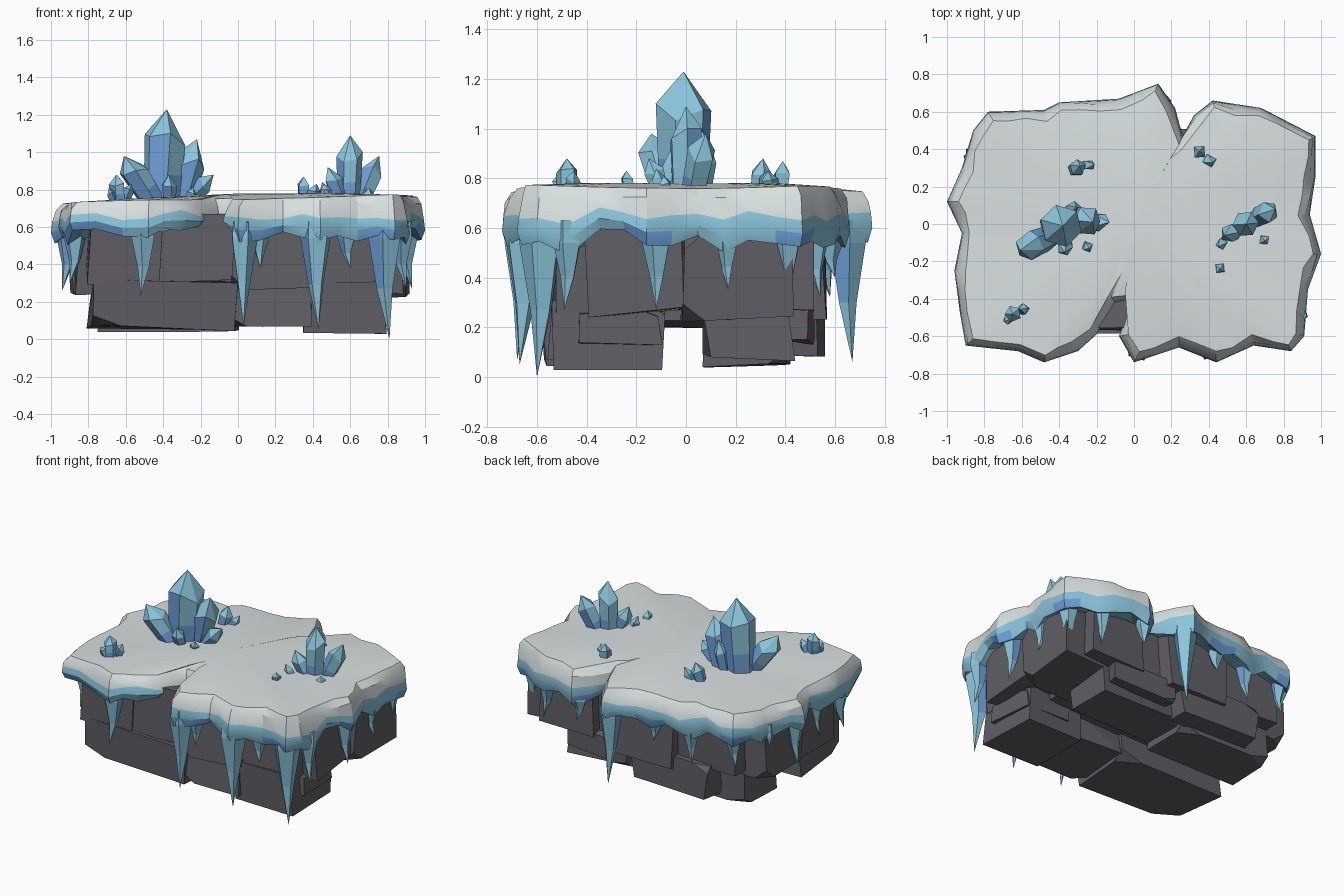
import bpy, bmesh, math, random
from mathutils import Vector

if "Cube" in bpy.data.objects:
    bpy.data.objects.remove(bpy.data.objects["Cube"])
random.seed(7)

def mat(name, c):
    m = bpy.data.materials.new(name)
    m.diffuse_color = (*c, 1)
    m.use_nodes = True
    m.node_tree.nodes["Principled BSDF"].inputs["Base Color"].default_value = m.diffuse_color
    return m

SNOW = mat("snow white", (0.69, 0.745, 0.745))
ICE = mat("pale ice blue", (0.26, 0.56, 0.71))
DEEP = mat("deep ice blue", (0.16, 0.36, 0.70))
ROCK = mat("dark grey rock", (0.118, 0.114, 0.132))

def finish(bm, name, mats, smooth=None):
    bmesh.ops.recalc_face_normals(bm, faces=bm.faces)
    me = bpy.data.meshes.new(name)
    bm.to_mesh(me)
    bm.free()
    ob = bpy.data.objects.new(name, me)
    bpy.context.collection.objects.link(ob)
    for m in mats:
        me.materials.append(m)
    if smooth:
        bpy.ops.object.select_all(action='DESELECT')
        ob.select_set(True)
        bpy.context.view_layer.objects.active = ob
        bpy.ops.object.shade_smooth_by_angle(angle=math.radians(smooth))

# Icicles: x, y, tip height, width
ICICLES = [(0.03, -0.68, 0.07, .075), (0.12, -0.64, 0.38, .05), (0.43, -0.67, 0.05, .085),
           (0.60, -0.62, 0.38, .05), (0.81, -0.60, 0.0, .09), (0.90, -0.49, 0.27, .06),
           (0.93, -0.12, 0.27, .06), (0.93, 0.17, 0.35, .05), (0.91, 0.42, 0.30, .06),
           (0.72, 0.54, 0.32, .05), (0.42, 0.60, 0.40, .05), (0.13, 0.67, 0.06, .075),
           (-0.18, 0.61, 0.42, .05), (-0.45, 0.58, 0.32, .055), (-0.76, 0.54, 0.36, .055),
           (-0.88, 0.36, 0.31, .06), (-0.94, 0.11, 0.26, .06), (-0.89, -0.20, 0.34, .05),
           (-0.90, -0.45, 0.30, .06), (-0.52, -0.67, 0.23, .065)]

# Snow cap outline seen from above, with a notch at the front and the back
OUT = [(-.90, -.65), (-.62, -.68), (-.48, -.74), (-.30, -.68), (-.20, -.59), (-.10, -.42),
       (-.01, -.40), (-.08, -.60), (0, -.74), (.24, -.66), (.44, -.74), (.64, -.65),
       (.84, -.68), (.91, -.60), (.93, -.35), (1.0, -.16), (.94, .05), (.97, .25), (.97, .47),
       (.68, .62), (.42, .66), (.32, .58), (.26, .47), (.22, .62), (.13, .75), (-.08, .67),
       (-.40, .65), (-.48, .61), (-.78, .60), (-.86, .50), (-.92, .30), (-1.0, .12),
       (-.92, -.05), (-.96, -.25), (-.93, -.48)]
pts = []
for i, a in enumerate(OUT):
    a, b = Vector(a), Vector(OUT[(i + 1) % len(OUT)])
    n = max(1, round((b - a).length / 0.12))
    pts += [a.lerp(b, k / n) for k in range(n)]
N = len(pts)
nor = []
for i in range(N):
    t = pts[(i + 1) % N] - pts[i - 1]
    nor.append(Vector((t.y, -t.x)).normalized())

def top_z(x, y):
    return .757 + .022 * x + .012 * math.sin(4 * x + 1) * math.cos(3 * y)

# Snow cap: top sheet, faceted rim, drooping ice band and underside
bm = bmesh.new()
rings = [[] for _ in range(8)]
for i, p in enumerate(pts):
    n = nor[i]
    near = min((p - Vector(c[:2])).length for c in ICICLES)
    dip = max(0, 1 - near / .15)
    notch = max(0, 1 - (p - Vector((-.1, -.5))).length / .25)
    snow_z = .672 - .05 * dip + random.uniform(-.02, .02)
    low_z = .592 - .12 * dip + .04 * notch + random.uniform(-.012, .012)
    a = p - n * random.uniform(.035, .065)
    rows = [(p * .6, top_z(*p * .6) + .012), (a, top_z(*a) - .006),
            (p - n * random.uniform(.01, .03), top_z(*p) - .045),
            (p - n * .006, snow_z), (p, (snow_z + low_z) / 2), (p - n * .02, low_z),
            (p * .92 - n * .01, low_z + .025), (p * .65, .61)]
    for r, (q, z) in zip(rings, rows):
        r.append(bm.verts.new((q.x, q.y, z)))
for k in range(7):
    for i in range(N):
        j = (i + 1) % N
        f = bm.faces.new((rings[k][i], rings[k][j], rings[k + 1][j], rings[k + 1][i]))
        f.material_index = 0 if k < 3 else 1
        if k in (4, 5) and i % 6 < 2:
            f.material_index = 2
centre = bm.verts.new((0, 0, top_z(0, 0) + .012))
under = bm.verts.new((0, 0, .61))
for i in range(N):
    j = (i + 1) % N
    bm.faces.new((rings[0][i], rings[0][j], centre))
    bm.faces.new((rings[7][j], rings[7][i], under)).material_index = 1
finish(bm, "snow_cap", [SNOW, ICE, DEEP], 28)

# Icicles: five-sided tapering spikes tucked under the rim
bm = bmesh.new()
for x, y, tip, w in ICICLES:
    c = Vector((x, y)) * .97
    loops = []
    for z, s in ((.63, .9), (.54, 1), (tip + (.54 - tip) * .5, .5)):
        loops.append([bm.verts.new((c.x + math.cos(k * 1.2566 + x) * w * s,
                                    c.y + math.sin(k * 1.2566 + x) * w * s, z)) for k in range(5)])
    t = bm.verts.new((x, y, tip))
    bm.faces.new(loops[0])
    for k in range(5):
        j = (k + 1) % 5
        for q in (0, 1):
            f = bm.faces.new((loops[q][k], loops[q][j], loops[q + 1][j], loops[q + 1][k]))
            inward = f.calc_center_median().xy.dot(c) < c.dot(c)
            f.material_index = 1 if inward else 0
        bm.faces.new((loops[2][k], loops[2][j], t))
finish(bm, "icicles", [ICE, DEEP])

# Rock: rough blocks with shaken corners and two corners chipped off
def block(name, x0, x1, y0, y1, z0, z1, j=.022):
    bm = bmesh.new()
    cs = [Vector((x, y, z)) + Vector([random.uniform(-j, j) for _ in range(3)])
          for x in (x0, x1) for y in (y0, y1) for z in (z0, z1)]
    chips = random.sample(range(8), 2)
    for i, c in enumerate(cs):
        if i in chips:
            for axis in (1, 2, 4):
                bm.verts.new(c.lerp(cs[i ^ axis], .2))
        else:
            bm.verts.new(c)
    bmesh.ops.convex_hull(bm, input=bm.verts)
    bmesh.ops.dissolve_limit(bm, angle_limit=.12, verts=bm.verts, edges=bm.edges)
    finish(bm, name, [ROCK])

BLOCKS = [
    (-.80, -.40, -.58, -.05, .29, .63), (-.42, .0, -.57, -.05, .30, .65),
    (-.02, .42, -.59, -.05, .28, .63), (.40, .78, -.54, -.05, .27, .62),
    (-.86, -.50, -.40, .02, .25, .62), (-.89, -.45, 0, .42, .24, .61),
    (.50, .88, -.40, .0, .26, .61), (.45, .90, -.02, .42, .24, .60),
    (-.75, -.28, .05, .52, .27, .62), (-.30, .16, .05, .55, .25, .62),
    (.14, .50, .05, .46, .27, .61), (.36, .76, .05, .52, .26, .60),
    (-.60, .60, -.30, .30, .21, .60),
    (-.79, .0, -.58, -.12, .06, .31), (-.02, .40, -.54, -.14, .08, .29),
    (.36, .78, -.55, -.10, .05, .29), (.45, .80, -.42, -.10, .12, .27),
    (-.74, -.05, .06, .41, .06, .28), (-.08, .60, .08, .42, .08, .27),
    (-.55, .05, .38, .54, .09, .30), (.10, .55, .36, .50, .14, .30)]
for i, b in enumerate(BLOCKS):
    block("rock_block_%d" % (i + 1), *b)

# Crystals: prisms with uneven shoulders and a point; the small ones are four-sided
def cluster(name, crystals):
    bm = bmesh.new()
    for bx, by, tx, ty, tz, r in crystals:
        base, tip = Vector((bx, by, .73)), Vector((tx, ty, tz))
        d = tip - base
        u = d.cross(Vector((0, 1, .2))).normalized()
        v = d.cross(u).normalized()
        spin = random.uniform(0, 1)
        n = 6 if r > .06 else 5 if r > .042 else 4
        loops = []
        for t, s in ((0, .85), (.3, .92), (.66, 1)):
            loops.append([])
            for k in range(n):
                h = t + (random.uniform(-.1, .1) if t > .5 else 0)
                g = k * math.tau / n + spin
                loops[-1].append(bm.verts.new(base + d * h + (u * math.cos(g) + v * math.sin(g)) * r * s))
        top = bm.verts.new(tip)
        bm.faces.new(loops[0])
        for k in range(n):
            j = (k + 1) % n
            for q in (0, 1):
                f = bm.faces.new((loops[q][k], loops[q][j], loops[q + 1][j], loops[q + 1][k]))
                f.material_index = 1 if (k % 3 == 0 or (q == 0 and k % 3 == 1)) else 0
            bm.faces.new((loops[2][k], loops[2][j], top))
    finish(bm, name, [ICE, DEEP])

cluster("large_crystals", [
    (-.41, -.01, -.38, -.01, 1.23, .115), (-.31, .03, -.22, .01, 1.07, .08),
    (-.45, -.07, -.61, -.14, .98, .075), (-.28, .01, -.13, .01, .88, .05),
    (-.34, .06, -.31, .09, .96, .045), (-.37, -.09, -.37, -.15, .88, .043)])
cluster("right_crystals", [
    (.59, .0, .60, .0, 1.09, .07), (.65, .03, .755, .08, .98, .06),
    (.56, -.03, .48, -.06, .92, .05), (.49, -.09, .45, -.12, .84, .03)])
cluster("back_left_crystals", [(-.32, .29, -.29, .31, .88, .045), (-.28, .31, -.21, .32, .83, .03)])
cluster("back_right_crystals", [(.35, .38, .35, .39, .87, .04), (.38, .35, .42, .33, .83, .035)])
cluster("front_left_crystals", [(-.64, -.48, -.65, -.48, .88, .045), (-.61, -.46, -.57, -.45, .83, .03),
                                (-.66, -.50, -.69, -.52, .81, .025)])
cluster("small_shards", [(.46, -.23, .46, -.24, .83, .03), (.69, -.08, .70, -.09, .81, .03),
                         (-.26, -.11, -.24, -.13, .81, .03)])
